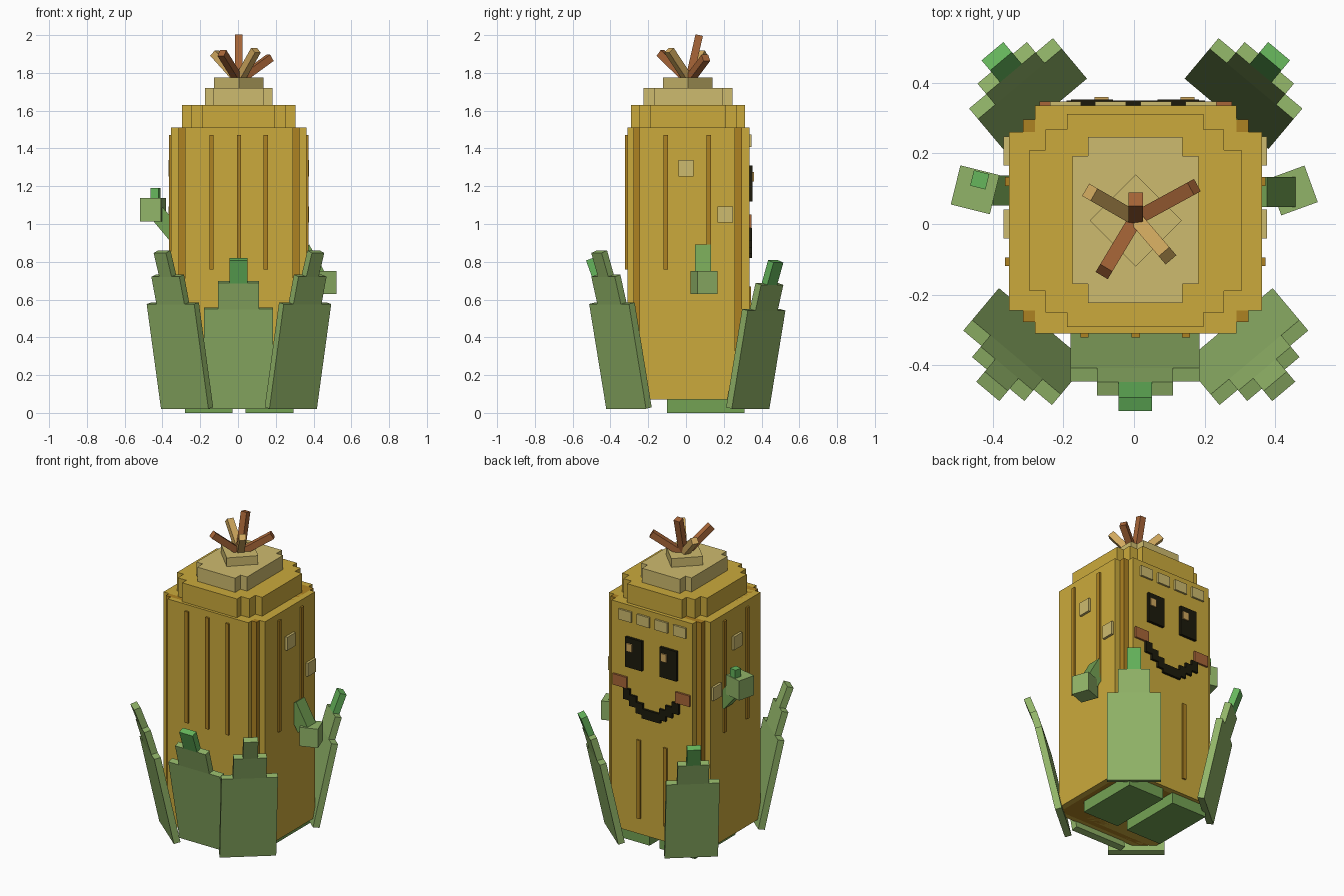
import bpy
from math import radians
from mathutils import Matrix, Vector

cube = bpy.data.objects.get("Cube")
if cube:
    bpy.data.objects.remove(cube, do_unlink=True)


def material(name, r, g, b):
    m = bpy.data.materials.new(name)
    col = [((c / 255 + 0.055) / 1.055) ** 2.4 for c in (r, g, b)] + [1]
    m.diffuse_color = col
    m.use_nodes = True
    m.node_tree.nodes["Principled BSDF"].inputs["Base Color"].default_value = col
    return m


gold = material("corn_gold", 203, 170, 60)
dark_gold = material("dark_gold", 174, 130, 34)
cream = material("cream", 206, 187, 110)
brown = material("silk_brown", 168, 102, 56)
tan = material("silk_tan", 208, 168, 94)
black = material("face_black", 28, 26, 12)
leaf_green = material("leaf_green", 145, 180, 104)
bright_green = material("bright_green", 102, 182, 92)
limb_green = material("limb_green", 116, 162, 84)

CORNERS = [(x, y, z) for x in (0, 1) for y in (0, 1) for z in (0, 1)]
FACES = [(0, 1, 3, 2), (4, 6, 7, 5), (0, 4, 5, 1), (2, 3, 7, 6), (0, 2, 6, 4), (1, 5, 7, 3)]


def box(name, mat, xs, ys, zs, matrix=Matrix()):
    """Box spanning the three ranges, then placed by a matrix."""
    mesh = bpy.data.meshes.new(name)
    verts = [matrix @ Vector((xs[x], ys[y], zs[z])) for x, y, z in CORNERS]
    mesh.from_pydata(verts, [], FACES)
    mesh.materials.append(mat)
    obj = bpy.data.objects.new(name, mesh)
    bpy.context.collection.objects.link(obj)
    return obj


def around(c, size):
    return (c - size / 2, c + size / 2)


def block(name, mat, center, size, turn=0):
    """Box given by centre and size, turned about z."""
    place = Matrix.Translation(center) @ Matrix.Rotation(radians(turn), 4, 'Z')
    return box(name, mat, *[around(0, s) for s in size], place)


def beam(name, mat, start, end, width):
    """Square bar running between two points."""
    a, b = Vector(start), Vector(end)
    turn = (b - a).to_track_quat('Z', 'Y').to_matrix().to_4x4()
    side = around(0, width)
    return box(name, mat, side, side, (0, (b - a).length), Matrix.Translation(a) @ turn)


# Cob body: crossed boxes make the stepped corners
body_z = (0.07, 1.51)
box("body_wide", gold, (-0.354, 0.362), (-0.245, 0.26), body_z)
box("body_deep", gold, (-0.28, 0.29), (-0.31, 0.335), body_z)
box("body_corners", dark_gold, (-0.315, 0.325), (-0.277, 0.296), body_z)

# Shoulder tier
tier_z = (1.51, 1.63)
box("shoulder_wide", gold, (-0.296, 0.304), (-0.19, 0.21), tier_z)
box("shoulder_middle", gold, (-0.25, 0.255), (-0.25, 0.267), tier_z)
box("shoulder_deep", gold, (-0.19, 0.197), (-0.292, 0.312), tier_z)

# Cream cap and turned top block
cap_z = (1.63, 1.72)
box("cap_wide", cream, (-0.174, 0.183), (-0.17, 0.192), cap_z)
box("cap_deep", cream, (-0.13, 0.137), (-0.224, 0.247), cap_z)
block("cap_top", cream, (0.005, 0.01, 1.745), (0.185, 0.185, 0.06), 45)

# Silk strands
root = (0.005, 0.015, 1.76)
for mat, tip in ((brown, (0.005, 0.07, 2.0)), (brown, (0.17, 0.105, 1.88)),
                 (brown, (-0.085, -0.135, 1.905)), (tan, (0.095, -0.09, 1.92)),
                 (tan, (-0.125, 0.09, 1.905))):
    beam("silk_strand", mat, root, tip, 0.04)

# Grooves on front, sides and lower back
groove_z = (0.76, 1.47)
for x in (-0.14, 0.005, 0.147):
    box("front_groove", dark_gold, around(x, 0.023), (-0.322, -0.3), groove_z)
for y in (-0.107, 0.12):
    box("left_groove", dark_gold, (0.35, 0.373), around(y, 0.025), groove_z)
    box("right_groove", dark_gold, (-0.365, -0.34), around(y, 0.025), groove_z)
for x in (-0.093, 0.097):
    box("back_groove", dark_gold, around(x, 0.025), (0.32, 0.345), (0.17, 0.67))

# Cream kernels on the sides and along the brow
for y, z in ((0, 1.295), (0.207, 1.05)):
    for x in (-0.356, 0.364):
        block("side_kernel", cream, (x, y, z), (0.026, 0.082, 0.085))
for i in range(4):
    block("brow_kernel", cream, (0.19 - i * 0.128, 0.335, 1.44), (0.088, 0.024, 0.066))

# Face: eyes with glints, cheeks and a stepped smile
for side in (-1, 1):
    x = 0.003 + side * 0.122
    block("eye", black, (x, 0.338, 1.215), (0.118, 0.028, 0.19))
    block("eye_glint", tan, (x + 0.027, 0.35, 1.25), (0.04, 0.02, 0.05))
    block("cheek", brown, (0.005 + side * 0.222, 0.335, 1.015), (0.1, 0.025, 0.07))
    for step in range(3):
        block("smile_step", black, (0.005 + side * (0.172 - step * 0.045), 0.337, 0.945 - step * 0.034),
              (0.047, 0.026, 0.07))
block("smile_middle", black, (0.005, 0.337, 0.85), (0.13, 0.026, 0.06))

# Arms and hands: one lowered, one raised
beam("left_arm", limb_green, (0.34, 0.09, 0.87), (0.425, 0.09, 0.72), 0.085)
block("left_hand", leaf_green, (0.45, 0.095, 0.69), (0.11, 0.11, 0.12), 20)
beam("right_arm", limb_green, (-0.33, 0.095, 0.94), (-0.43, 0.095, 1.06), 0.085)
block("right_hand", leaf_green, (-0.45, 0.097, 1.075), (0.114, 0.114, 0.125), -14)
block("right_thumb", bright_green, (-0.437, 0.125, 1.162), (0.045, 0.045, 0.055), -14)

# Feet
for xs in ((-0.28, -0.03), (0.04, 0.295)):
    box("foot", limb_green, xs, (-0.1, 0.31), (0, 0.075))


def leaf(x, y, heading, width, height, tip_mat):
    """Husk leaf of three narrowing plates, each leaning further out."""
    place = Matrix.Translation((x, y, 0.03)) @ Matrix.Rotation(radians(heading), 4, 'Z')
    lean = 12
    for part, share, length, mat in (("base", 1, 0.54, leaf_green),
                                     ("middle", 0.59, 0.146, leaf_green),
                                     ("tip", 0.26, 0.13, tip_mat)):
        tilted = place @ Matrix.Rotation(radians(lean), 4, 'Y')
        box("leaf_" + part, mat, (0, 0.04), around(0, width * share), (0, length * height), tilted)
        place = place @ Matrix.Translation(
            Matrix.Rotation(radians(lean), 3, 'Y') @ Vector((0, 0, length * height)))
        lean += 4


# Husk leaves: one at the front and one at each corner
leaf(0.003, -0.295, -90, 0.365, 1, bright_green)
for side in (-1, 1):
    x = 0.005 + side * 0.262
    mid = 90 - side * 40
    leaf(x, -0.287, -mid, 0.328, 1.05, leaf_green)
    leaf(x - side * 0.005, 0.312, mid, 0.31, 0.985, bright_green)
